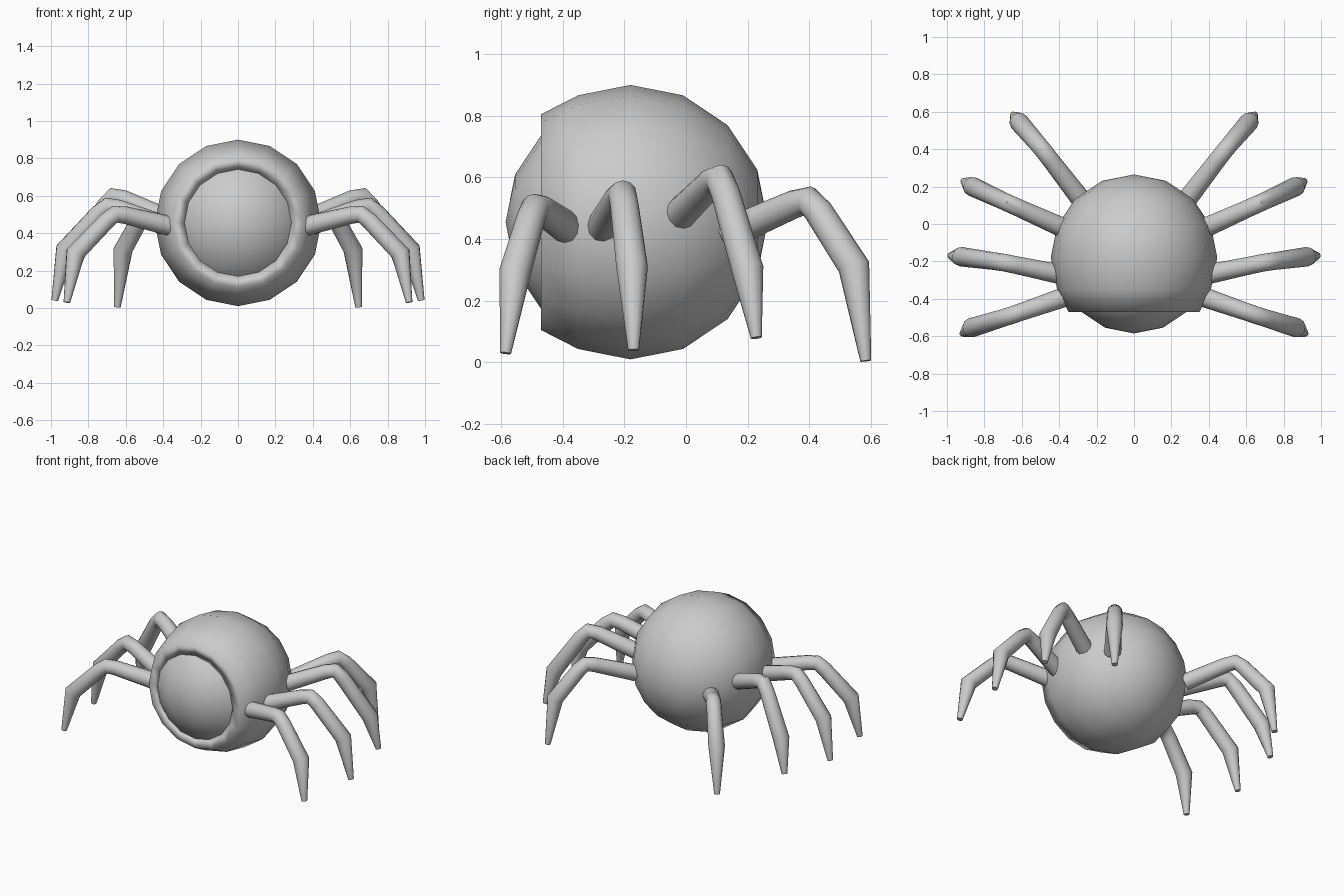
import bpy, bmesh
from math import sin, cos, pi, radians
from mathutils import Vector

old = bpy.data.objects.get("Cube")
if old:
    bpy.data.objects.remove(old, do_unlink=True)

grey = bpy.data.materials.new("plain grey")
grey.use_nodes = True
colour = (0.6, 0.6, 0.6, 1)
grey.diffuse_color = colour
grey.node_tree.nodes["Principled BSDF"].inputs["Base Color"].default_value = colour

CENTRE = Vector((0, -0.18, 0.455))


def add_object(name, bm, smooth_angle):
    bmesh.ops.remove_doubles(bm, verts=bm.verts, dist=0.0005)
    bmesh.ops.recalc_face_normals(bm, faces=bm.faces)
    mesh = bpy.data.meshes.new(name)
    bm.to_mesh(mesh)
    bm.free()
    mesh.materials.append(grey)
    obj = bpy.data.objects.new(name, mesh)
    bpy.context.collection.objects.link(obj)
    bpy.ops.object.select_all(action="DESELECT")
    obj.select_set(True)
    bpy.context.view_layer.objects.active = obj
    bpy.ops.object.shade_smooth_by_angle(angle=radians(smooth_angle))
    return obj


def lathe(name, profile, smooth_angle):
    """Turn (radius, depth) points about the front-to-back axis."""
    bm = bmesh.new()
    verts = [bm.verts.new(CENTRE + Vector((0, y, r))) for r, y in profile]
    edges = [bm.edges.new(pair) for pair in zip(verts, verts[1:])]
    bmesh.ops.spin(bm, geom=verts + edges, cent=CENTRE, axis=(0, 1, 0),
                   angle=2 * pi, steps=16, use_duplicate=False)
    return add_object(name, bm, smooth_angle)


def arc(radius, first, last):
    """Points every sixteenth of a turn, counted from the front pole."""
    return [(radius * sin(i * pi / 8), -radius * cos(i * pi / 8))
            for i in range(first, last + 1)]


# Rounded face showing through the open front of the shell
lathe("face", arc(0.405, 0, 4), 180)

# Body shell with a thick rim around the opening
rim = [(0.385, -0.17), (0.286, -0.288), (0.35, -0.29)]
lathe("body_shell", rim + arc(0.445, 3, 8), 180)


def leg(name, base, knee, ankle, tip, side):
    base, knee, ankle, tip = (Vector((p[0] * side, p[1], p[2]))
                              for p in (base, knee, ankle, tip))
    # Soften the knee with three rings
    before = knee.lerp(base, 0.2)
    after = knee.lerp(ankle, 0.2)
    middle = knee.lerp((before + after) / 2, 0.3)
    path = [base, before, middle, after, ankle, tip]
    radii = [0.053, 0.047, 0.047, 0.047, 0.052, 0.018]
    bm = bmesh.new()
    across = (tip - base).cross(Vector((0, 0, 1))).normalized()
    rings = []
    for i, (point, radius) in enumerate(zip(path, radii)):
        ahead = path[min(i + 1, len(path) - 1)]
        along = (ahead - path[max(i - 1, 0)]).normalized()
        u = (across - along * across.dot(along)).normalized()
        v = along.cross(u)
        rings.append([bm.verts.new(point + radius * (u * cos(a) + v * sin(a)))
                      for a in (k * pi / 6 for k in range(12))])
    for lower, upper in zip(rings, rings[1:]):
        for k in range(12):
            n = (k + 1) % 12
            bm.faces.new((lower[k], lower[n], upper[n], upper[k]))
    bm.faces.new(rings[0])
    bm.faces.new(rings[-1])
    add_object(name, bm, 50)


# Four legs on each side: base, knee, ankle, tip
legs = {
    "front": ((0.37, -0.39, 0.44), (0.66, -0.49, 0.51),
              (0.87, -0.555, 0.29), (0.915, -0.585, 0.03)),
    "front_middle": ((0.39, -0.27, 0.44), (0.70, -0.205, 0.555),
                     (0.925, -0.175, 0.31), (0.98, -0.17, 0.04)),
    "back_middle": ((0.38, -0.02, 0.48), (0.67, 0.11, 0.61),
                    (0.865, 0.2, 0.30), (0.91, 0.228, 0.08)),
    "back": ((0.29, 0.14, 0.42), (0.49, 0.40, 0.535),
             (0.615, 0.545, 0.31), (0.645, 0.583, 0.005)),
}
for label, joints in legs.items():
    leg(label + "_leg_left", *joints, 1)
    leg(label + "_leg_right", *joints, -1)
